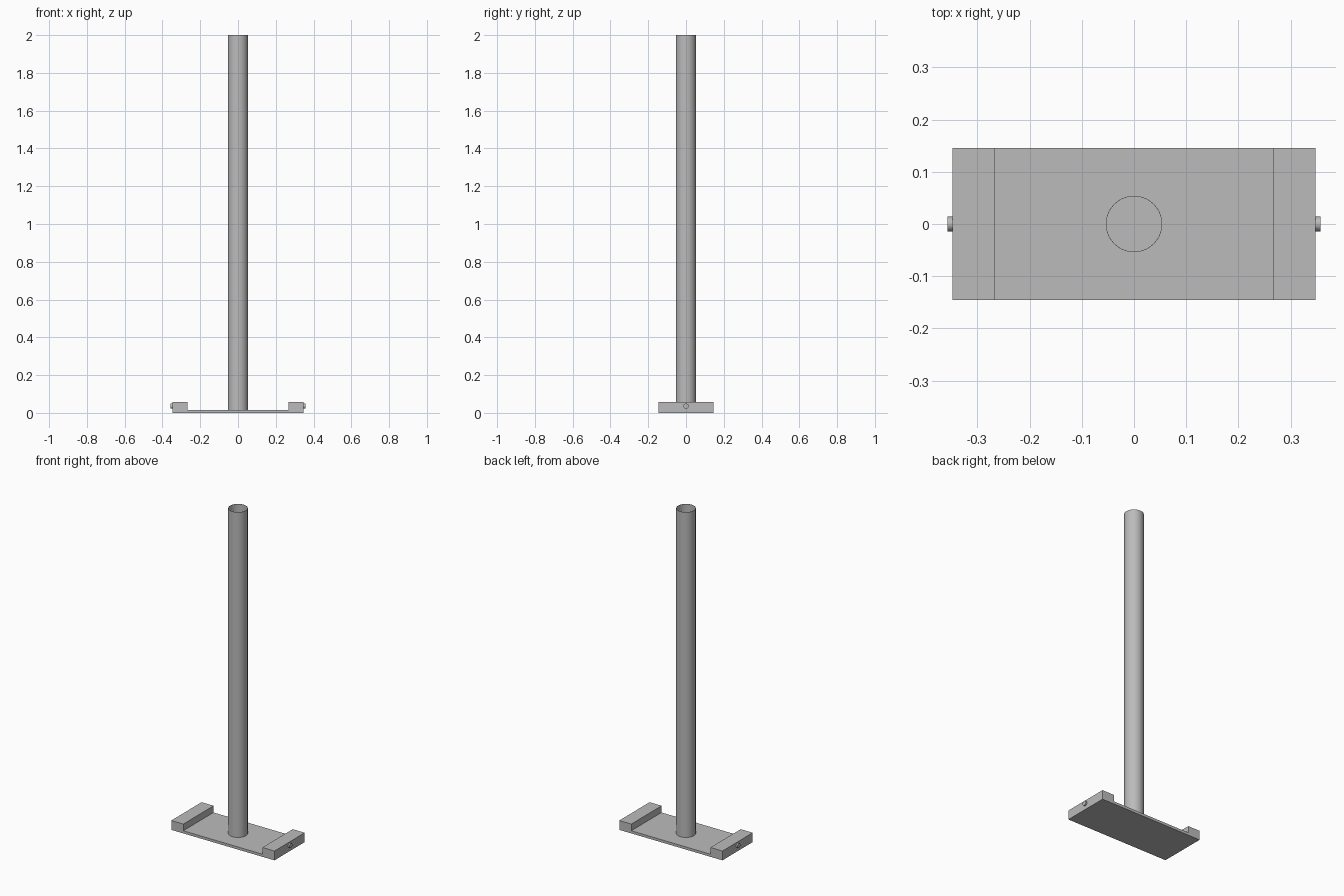
import bpy
import bmesh
from mathutils import Matrix

default = bpy.data.objects.get("Cube")
if default:
    bpy.data.objects.remove(default, do_unlink=True)

# Single grey metal
metal = bpy.data.materials.new("grey_metal")
metal.use_nodes = True
GREY = (0.5, 0.5, 0.5, 1)
metal.diffuse_color = GREY
metal.node_tree.nodes["Principled BSDF"].inputs["Base Color"].default_value = GREY

PLATE_X, PLATE_Y, PLATE_Z = 0.348, 0.146, 0.016
BLOCK_X, BLOCK_Z = 0.267, 0.057


def finish(name, bm, smooth=False):
    bmesh.ops.recalc_face_normals(bm, faces=bm.faces)
    mesh = bpy.data.meshes.new(name)
    bm.to_mesh(mesh)
    bm.free()
    mesh.materials.append(metal)
    obj = bpy.data.objects.new(name, mesh)
    bpy.context.collection.objects.link(obj)
    if smooth:
        bpy.ops.object.select_all(action="DESELECT")
        obj.select_set(True)
        bpy.context.view_layer.objects.active = obj
        bpy.ops.object.shade_smooth_by_angle()
    return obj


# Base: a shallow channel profile, extruded from front to back
profile = [(-PLATE_X, 0), (PLATE_X, 0), (PLATE_X, BLOCK_Z), (BLOCK_X, BLOCK_Z),
           (BLOCK_X, PLATE_Z), (-BLOCK_X, PLATE_Z), (-BLOCK_X, BLOCK_Z), (-PLATE_X, BLOCK_Z)]
bm = bmesh.new()
face = bm.faces.new([bm.verts.new((x, -PLATE_Y, z)) for x, z in profile])
extruded = bmesh.ops.extrude_face_region(bm, geom=[face])["geom"]
bmesh.ops.translate(bm, vec=(0, 2 * PLATE_Y, 0),
                    verts=[v for v in extruded if isinstance(v, bmesh.types.BMVert)])
finish("base_channel", bm)

# Post: thin-walled tube, open at the top
POST_R, WALL, TOP = 0.054, 0.001, 2.0
bm = bmesh.new()
rings = []
for radius, z in [(POST_R, PLATE_Z), (POST_R, TOP), (POST_R - WALL, TOP), (POST_R - WALL, PLATE_Z)]:
    rings.append(bmesh.ops.create_circle(bm, segments=64, radius=radius,
                                         matrix=Matrix.Translation((0, 0, z)))["verts"])
for low, high in zip(rings, rings[1:] + rings[:1]):
    for i in range(len(low)):
        j = (i + 1) % len(low)
        bm.faces.new((low[i], low[j], high[j], high[i]))
finish("post_tube", bm, smooth=True)

# Pins on the outer faces of the end blocks
for side, name in ((1, "left_pin"), (-1, "right_pin")):
    bm = bmesh.new()
    bmesh.ops.create_cone(bm, cap_ends=True, segments=32, radius1=0.014, radius2=0.014, depth=0.02,
                          matrix=Matrix.Translation((side * 0.347, 0, 0.036))
                          @ Matrix.Rotation(1.5707963, 4, "Y"))
    finish(name, bm, smooth=True)
